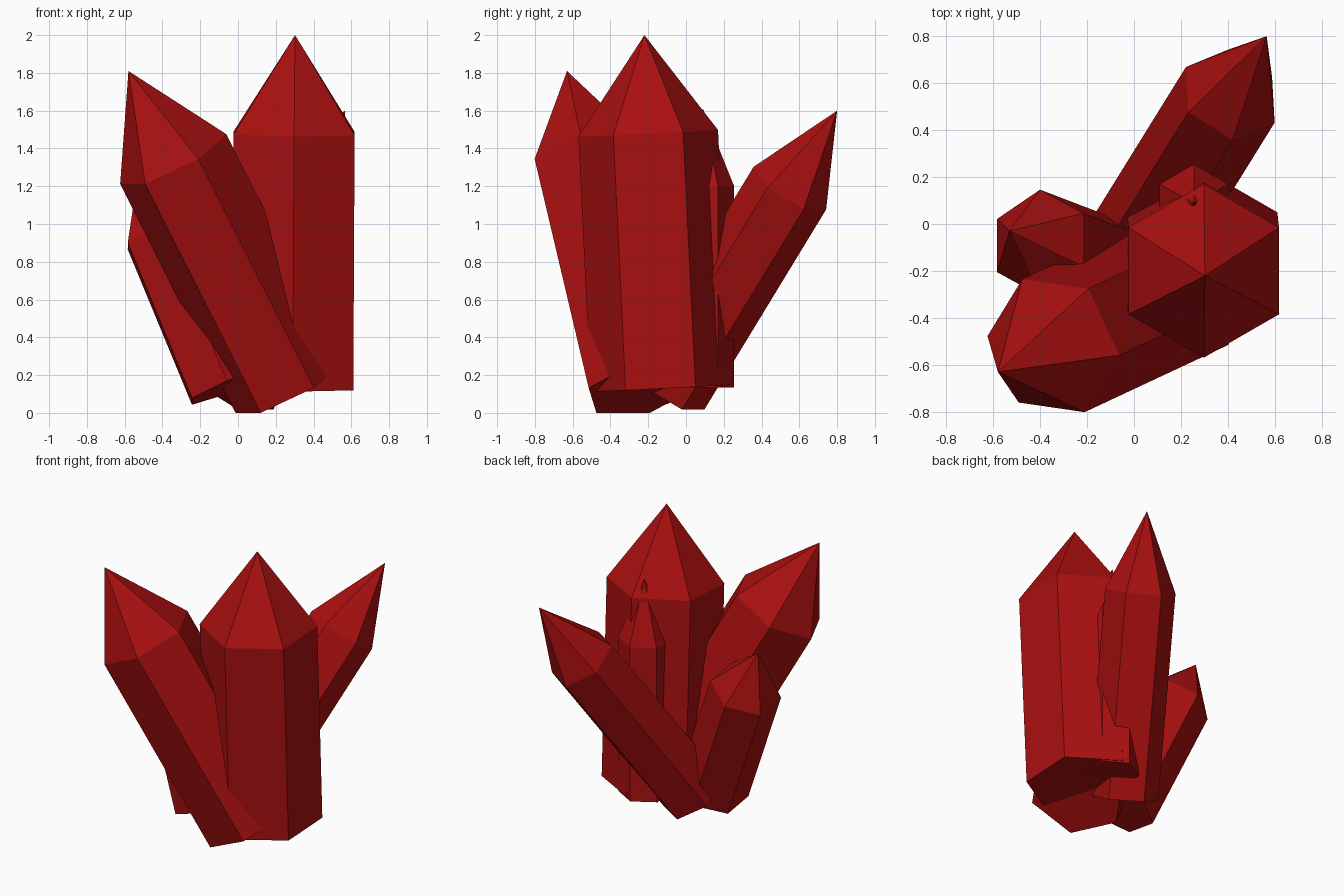
import bpy
import bmesh
import math
from mathutils import Vector, Quaternion

default = bpy.data.objects.get("Cube")
if default:
    bpy.data.objects.remove(default, do_unlink=True)

# Single deep red crystal colour
red = bpy.data.materials.new("deep_red")
red.use_nodes = True
colour = (0.4, 0.005, 0.005, 1.0)
red.diffuse_color = colour
red.node_tree.nodes["Principled BSDF"].inputs["Base Color"].default_value = colour


def crystal(name, base, shoulder, tip, radius, corner):
    """Six-sided prism from base to shoulder, closed by a pyramid to the tip.
    corner is the direction from the axis to one of the prism edges."""
    base, shoulder, tip = Vector(base), Vector(shoulder), Vector(tip)
    axis = (shoulder - base).normalized()
    side = Vector(corner)
    side = (side - axis * side.dot(axis)).normalized() * radius
    spokes = [Quaternion(axis, math.tau * i / 6) @ side for i in range(6)]

    bm = bmesh.new()
    low = [bm.verts.new(base + s) for s in spokes]
    high = [bm.verts.new(shoulder + s) for s in spokes]
    point = bm.verts.new(tip)
    bm.faces.new(low[::-1])
    for i in range(6):
        j = (i + 1) % 6
        bm.faces.new((low[i], low[j], high[j], high[i]))
        bm.faces.new((high[i], high[j], point))
    bmesh.ops.recalc_face_normals(bm, faces=bm.faces)

    mesh = bpy.data.meshes.new(name)
    bm.to_mesh(mesh)
    bm.free()
    mesh.materials.append(red)
    bpy.context.collection.objects.link(bpy.data.objects.new(name, mesh))


# Tall upright crystal
crystal("main_crystal", (0.29, -0.135, 0.13), (0.297, -0.2, 1.48),
        (0.302, -0.22, 2.0), 0.37, (0, 1, 0))
# Large crystal leaning to the front
crystal("front_leaning_crystal", (0.268, -0.232, 0.132), (-0.343, -0.518, 1.344),
        (-0.58, -0.63, 1.81), 0.313, (0.133, -0.283, 0))
# Long crystal leaning to the back
crystal("back_leaning_crystal", (0.01, -0.095, 0.13), (0.41, 0.55, 1.19),
        (0.565, 0.80, 1.60), 0.223, (-0.19, 0.12, 0))
# Short crystal leaning sideways
crystal("short_side_crystal", (-0.06, -0.21, 0.135), (-0.4, -0.08, 0.957),
        (-0.53, -0.03, 1.263), 0.229, (0, 0.217, -0.035))
# Thin upright crystal behind the tall one
crystal("thin_back_crystal", (0.25, 0.083, 0.135), (0.255, 0.085, 1.2),
        (0.255, 0.09, 1.61), 0.17, (0, 1, 0))
